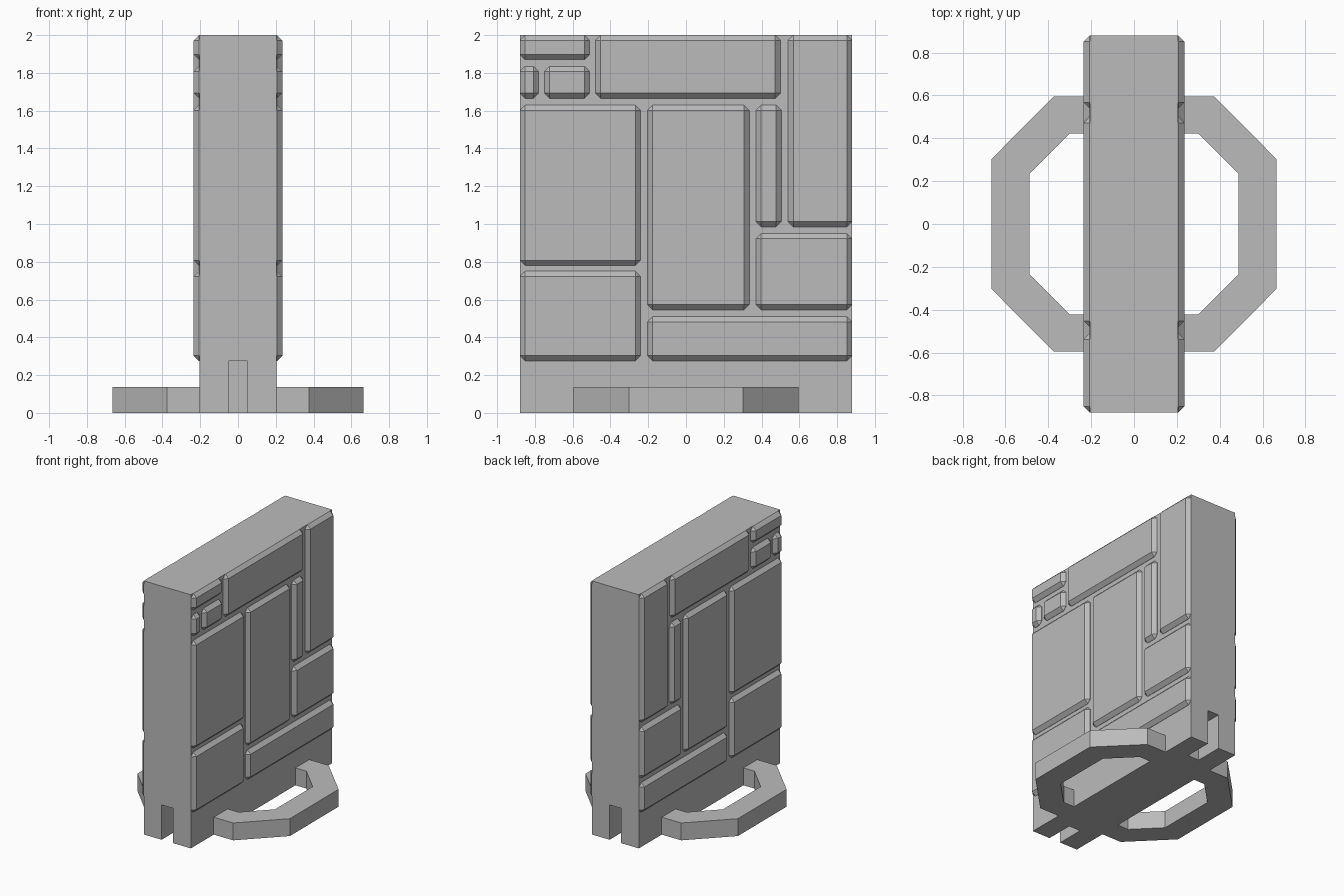
import bpy, bmesh

if "Cube" in bpy.data.objects:
    bpy.data.objects.remove(bpy.data.objects["Cube"])

grey = bpy.data.materials.new("plain grey")
grey.diffuse_color = (0.5, 0.5, 0.5, 1)
grey.use_nodes = True
grey.node_tree.nodes["Principled BSDF"].inputs["Base Color"].default_value = grey.diffuse_color


def prism(name, outline, axis, lo, hi, bevel=0.0):
    """Extrude a 2D outline along x or z between lo and hi."""
    def place(p, t):
        return (t, p[0], p[1]) if axis == "x" else (p[0], p[1], t)
    bm = bmesh.new()
    a = [bm.verts.new(place(p, lo)) for p in outline]
    b = [bm.verts.new(place(p, hi)) for p in outline]
    n = len(outline)
    bm.faces.new(a)
    bm.faces.new(b)
    for i in range(n):
        j = (i + 1) % n
        bm.faces.new((a[i], a[j], b[j], b[i]))
    bmesh.ops.recalc_face_normals(bm, faces=bm.faces[:])
    if bevel:
        bmesh.ops.bevel(bm, geom=bm.edges[:], offset=bevel, segments=1,
                        affect='EDGES', profile=0.5)
    mesh = bpy.data.meshes.new(name)
    bm.to_mesh(mesh)
    bm.free()
    mesh.materials.append(grey)
    obj = bpy.data.objects.new(name, mesh)
    bpy.context.collection.objects.link(obj)
    return obj


def rect(y0, y1, z0, z1):
    return [(y0, z0), (y1, z0), (y1, z1), (y0, z1)]


# Upright slab: upper block, two side cheeks and a core leaving a slot at each end
HALF, LEN, SLOT, DEPTH, SLOT_TOP = 0.205, 0.88, 0.05, 0.22, 0.275
core = LEN - DEPTH
slab_outline = [(-HALF, -LEN), (-SLOT, -LEN), (-SLOT, -core), (SLOT, -core),
                (SLOT, -LEN), (HALF, -LEN), (HALF, LEN), (SLOT, LEN),
                (SLOT, core), (-SLOT, core), (-SLOT, LEN), (-HALF, LEN)]
prism("slab_foot", slab_outline, "z", 0, SLOT_TOP)
prism("slab_body", [(-HALF, -LEN), (HALF, -LEN), (HALF, LEN), (-HALF, LEN)],
      "z", SLOT_TOP, 2.0)

# Chamfered stone panels on both broad faces: y0, y1, z0, z1
panels = [
    (-0.88, -0.51, 1.87, 2.00), (-0.88, -0.78, 1.665, 1.835),
    (-0.75, -0.51, 1.665, 1.835), (-0.48, 0.50, 1.665, 2.00),
    (0.54, 0.88, 0.985, 2.00), (-0.88, -0.24, 0.78, 1.63),
    (-0.205, 0.335, 0.545, 1.63), (0.37, 0.505, 0.985, 1.63),
    (0.37, 0.88, 0.545, 0.95), (-0.88, -0.24, 0.275, 0.75),
    (-0.205, 0.88, 0.275, 0.51),
]
# Foot loop: half of an octagonal ring on each side
loop = [(0.20, -0.595), (0.375, -0.595), (0.665, -0.303), (0.665, 0.303),
        (0.375, 0.595), (0.20, 0.595), (0.20, 0.423), (0.30, 0.423),
        (0.487, 0.235), (0.487, -0.235), (0.30, -0.423), (0.20, -0.423)]

for side, s in (("right", 1), ("left", -1)):
    for i, p in enumerate(panels):
        prism(f"panel_{side}_{i + 1}", rect(*p), "x", s * 0.135, s * 0.235, 0.028)
    prism(f"foot_loop_{side}", [(s * x, y) for x, y in loop], "z", 0, 0.137)
